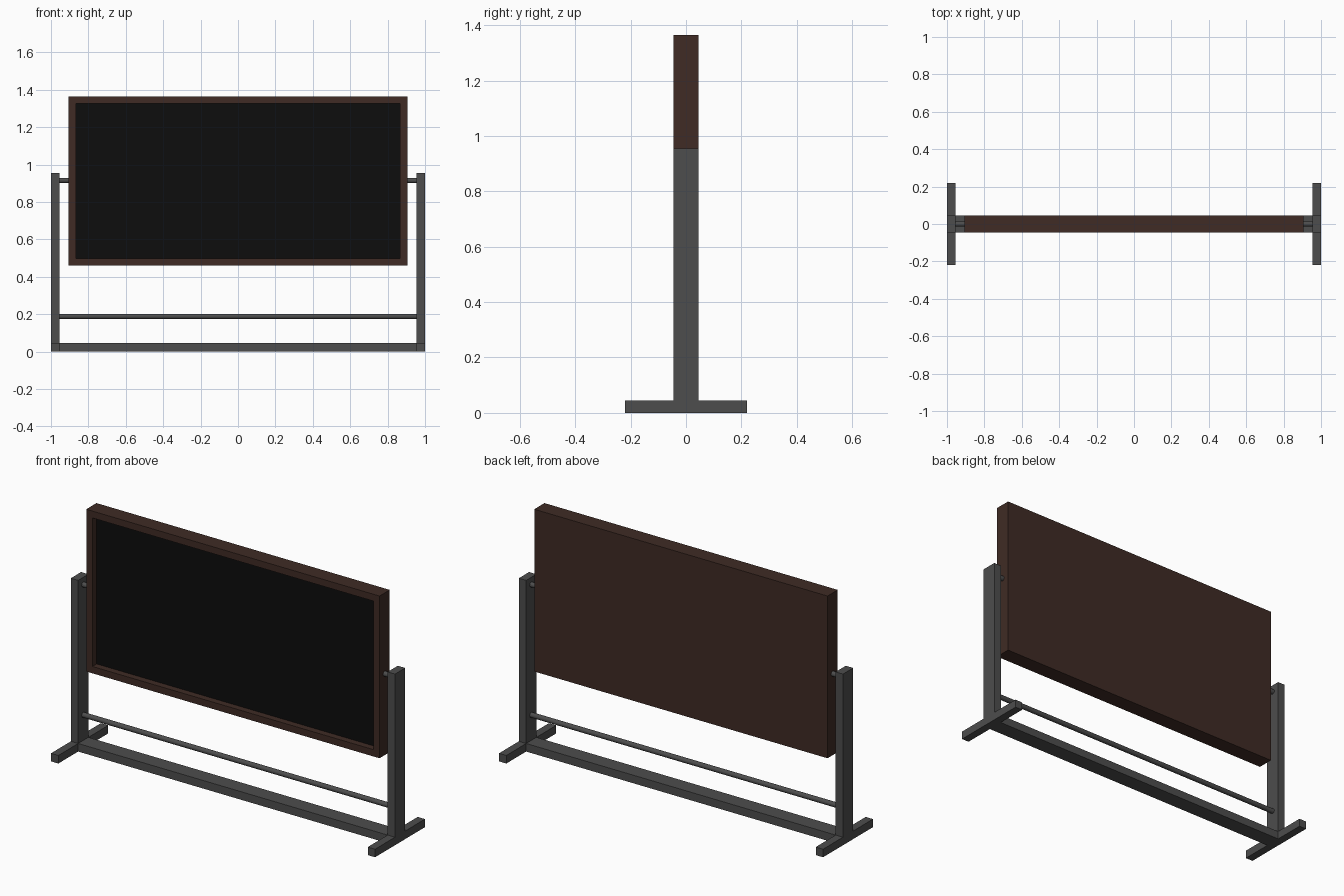
import bpy, bmesh, math

if "Cube" in bpy.data.objects:
    bpy.data.objects.remove(bpy.data.objects["Cube"])


def material(name, color):
    m = bpy.data.materials.new(name)
    m.diffuse_color = (*color, 1)
    m.use_nodes = True
    m.node_tree.nodes["Principled BSDF"].inputs["Base Color"].default_value = m.diffuse_color
    return m


METAL = material("dark_metal", (0.075, 0.075, 0.075))
WOOD = material("dark_wood", (0.05, 0.024, 0.018))
SLATE = material("black_slate", (0.004, 0.004, 0.004))


def add_object(name, bm, mat):
    mesh = bpy.data.meshes.new(name)
    bm.to_mesh(mesh)
    bm.free()
    mesh.materials.append(mat)
    ob = bpy.data.objects.new(name, mesh)
    bpy.context.collection.objects.link(ob)
    return ob


def box_bmesh(lo, hi):
    bm = bmesh.new()
    bmesh.ops.create_cube(bm, size=1)
    for v in bm.verts:
        v.co = [(a + b) / 2 + c * (b - a) for a, b, c in zip(lo, hi, v.co)]
    return bm


def box(name, lo, hi, mat):
    return add_object(name, box_bmesh(lo, hi), mat)


def rod(name, x0, x1, z, radius):
    bpy.ops.mesh.primitive_cylinder_add(vertices=16, radius=radius, depth=x1 - x0,
                                        location=((x0 + x1) / 2, 0, z),
                                        rotation=(0, math.pi / 2, 0))
    ob = bpy.context.object
    ob.name = name
    ob.data.materials.append(METAL)
    bpy.ops.object.shade_smooth_by_angle(angle=math.radians(40))


# Board frame: a slab whose front face is inset and pushed back
bm = box_bmesh((-0.905, -0.045, 0.46), (0.905, 0.045, 1.365))
front = min(bm.faces, key=lambda f: f.calc_center_median().y)
bmesh.ops.inset_region(bm, faces=[front], thickness=0.054)
recess = bmesh.ops.extrude_discrete_faces(bm, faces=[front])["faces"][0]
bmesh.ops.translate(bm, verts=recess.verts, vec=(0, 0.037, 0))
board = add_object("board_frame", bm, WOOD)

# Writing surface: the recessed face gets its own material
board.data.materials.append(SLATE)
for p in board.data.polygons:
    if p.normal.y < -0.9 and p.center.y > -0.02:
        p.material_index = 1

# Uprights, feet and pivots on both sides
for side, s in (("left", -1), ("right", 1)):
    x0, x1 = sorted((s * 0.955, s * 1.0))
    box(side + "_upright", (x0, -0.045, 0.0), (x1, 0.045, 0.955), METAL)
    for end, t in (("front", -1), ("back", 1)):
        y0, y1 = sorted((t * 0.045, t * 0.22))
        box(f"{side}_{end}_foot", (x0, y0, 0), (x1, y1, 0.045), METAL)
    p0, p1 = sorted((s * 0.9, s * 0.96))
    rod(side + "_pivot", p0, p1, 0.915, 0.014)

# Base beam and lower cross rod
box("base_beam", (-0.955, -0.045, 0), (0.955, 0.045, 0.045), METAL)
rod("cross_rod", -0.96, 0.96, 0.188, 0.014)
